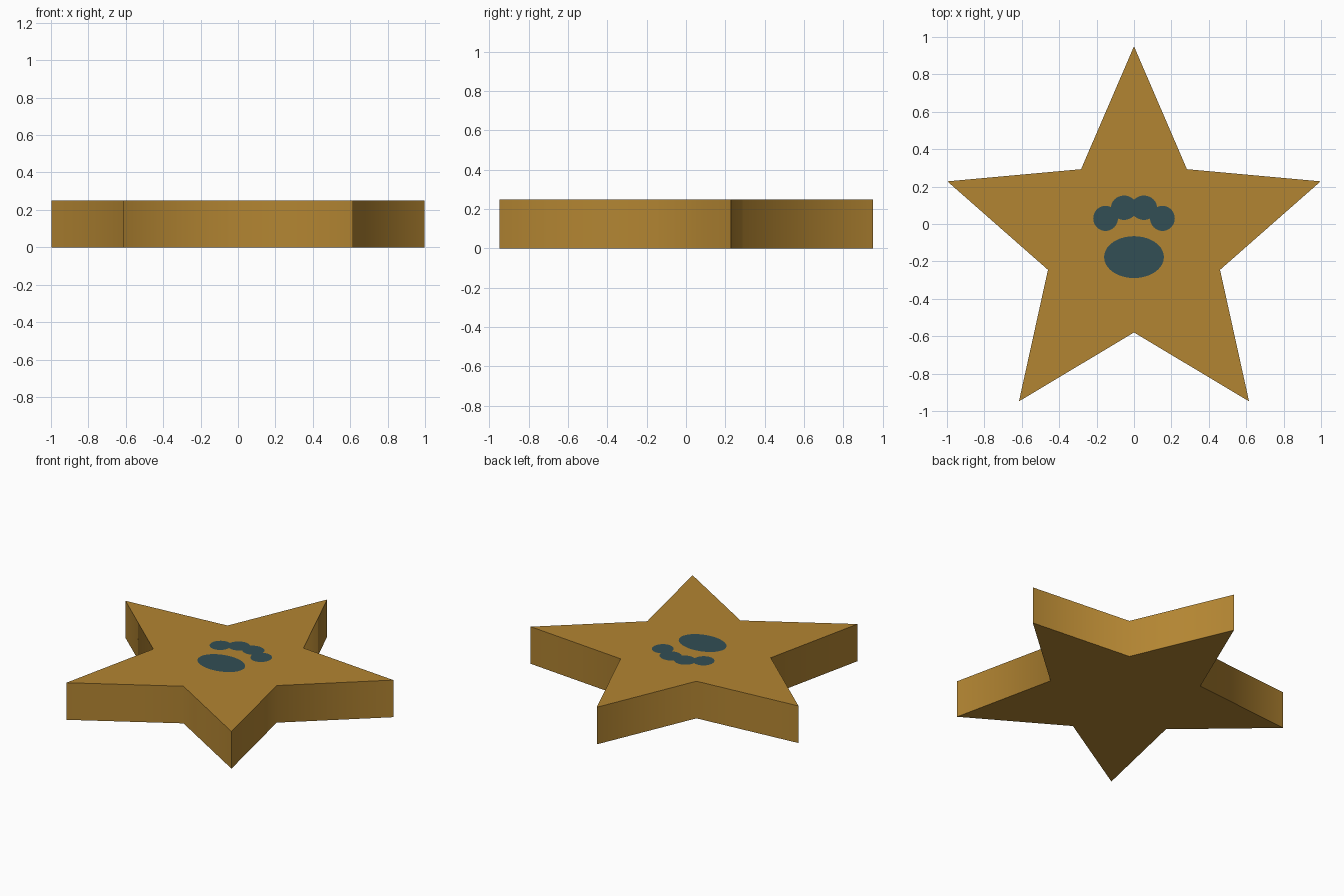
import bpy, bmesh, math

if "Cube" in bpy.data.objects:
    bpy.data.objects.remove(bpy.data.objects["Cube"])

HEIGHT = 0.25


def material(name, rgb):
    m = bpy.data.materials.new(name)
    m.diffuse_color = (*rgb, 1.0)
    m.use_nodes = True
    m.node_tree.nodes["Principled BSDF"].inputs["Base Color"].default_value = m.diffuse_color
    return m


def add_object(name, bm, mat):
    mesh = bpy.data.meshes.new(name)
    bm.to_mesh(mesh)
    bm.free()
    mesh.materials.append(mat)
    obj = bpy.data.objects.new(name, mesh)
    bpy.context.collection.objects.link(obj)
    return obj


gold = material("dull gold", (0.45, 0.235, 0.032))
slate = material("dark slate", (0.032, 0.077, 0.09))

# Star body: half outline mirrored across x, extruded upward
half = [(0.283, 0.293), (0.998, 0.228), (0.46, -0.245), (0.615, -0.948)]
outline = [(0, 0.95)] + half + [(0, -0.58)] + [(-x, y) for x, y in reversed(half)]
bm = bmesh.new()
base = bm.faces.new([bm.verts.new((x, y, 0)) for x, y in outline])
ext = bmesh.ops.extrude_face_region(bm, geom=[base], use_keep_orig=True)
for v in ext["geom"]:
    if isinstance(v, bmesh.types.BMVert):
        v.co.z = HEIGHT
bmesh.ops.recalc_face_normals(bm, faces=bm.faces[:])
star = add_object("star_body", bm, gold)
bpy.context.view_layer.objects.active = star
star.select_set(True)
# inner corners are soft, tips and rims stay sharp
bpy.ops.object.shade_smooth_by_angle(angle=math.radians(70))


# Painted paw mark: thin oval plates on the top face
def oval(bm, x, y, rx, ry, z, n=40):
    ring = [(x + rx * math.cos(2 * math.pi * i / n),
             y + ry * math.sin(2 * math.pi * i / n), z) for i in range(n)]
    bm.faces.new([bm.verts.new(p) for p in ring])


bm = bmesh.new()
z = HEIGHT + 0.002
oval(bm, 0, -0.177, 0.16, 0.112, z)            # main pad
for s in (-1, 1):
    oval(bm, s * 0.053, 0.087, 0.07, 0.065, z)   # inner toes
    oval(bm, s * 0.152, 0.03, 0.066, 0.067, z)   # outer toes
add_object("paw_mark", bm, slate)
